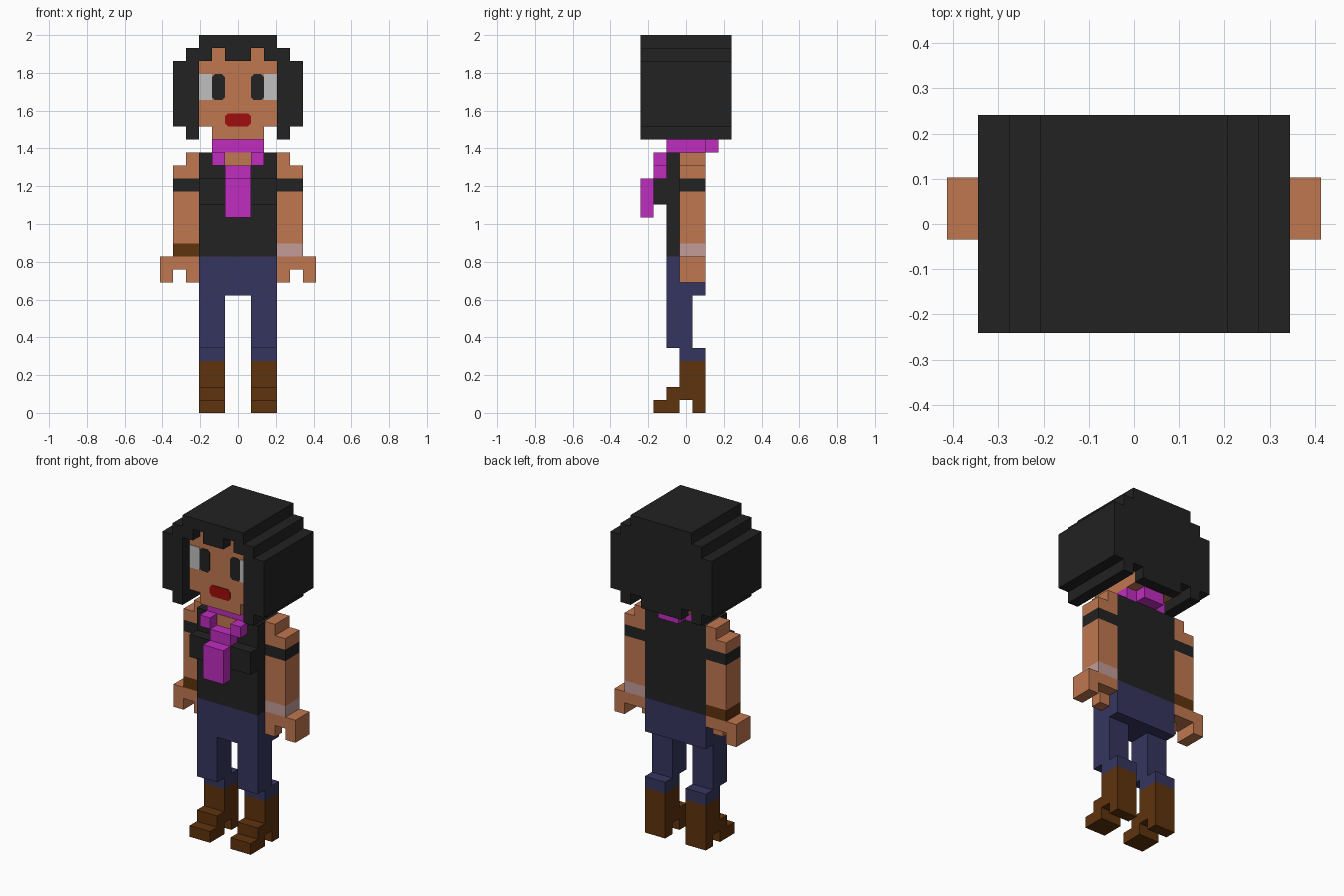
import bpy
import bmesh

cube = bpy.data.objects.get("Cube")
if cube:
    bpy.data.objects.remove(cube, do_unlink=True)

U = 2 / 29      # one block; all sizes below are in blocks
T = 0.05        # thickness of painted plates, in blocks


def material(name, r, g, b):
    m = bpy.data.materials.new(name)
    m.use_nodes = True
    m.diffuse_color = (r, g, b, 1)
    bsdf = next(n for n in m.node_tree.nodes if n.type == 'BSDF_PRINCIPLED')
    bsdf.inputs["Base Color"].default_value = (r, g, b, 1)
    bsdf.inputs["Roughness"].default_value = 0.9
    return m


BLACK = material("soft black", 0.016, 0.016, 0.016)
SKIN = material("warm skin", 0.53, 0.184, 0.08)
PINK = material("magenta cloth", 0.527, 0.026, 0.527)
DENIM = material("navy denim", 0.036, 0.036, 0.115)
LEATHER = material("brown leather", 0.112, 0.033, 0.004)
RED = material("lip red", 0.352, 0.004, 0.004)
WHITE = material("eye white", 0.53, 0.53, 0.53)
PALE = material("pale pink band", 0.54, 0.333, 0.314)


def prism(name, mat, profile, lo, hi, axis='y', mirror=False):
    """Extrude an outline: (x, z) along y, or (y, z) along x."""
    bm = bmesh.new()
    rings = []
    for d in (lo, hi):
        rings.append([bm.verts.new((a * U, d * U, z * U) if axis == 'y'
                                   else (d * U, a * U, z * U)) for a, z in profile])
    near, far = rings
    bm.faces.new(near)
    bm.faces.new(far[::-1])
    n = len(profile)
    for i in range(n):
        j = (i + 1) % n
        bm.faces.new((near[j], near[i], far[i], far[j]))
    bmesh.ops.recalc_face_normals(bm, faces=bm.faces)
    mesh = bpy.data.meshes.new(name)
    bm.to_mesh(mesh)
    bm.free()
    mesh.materials.append(mat)
    ob = bpy.data.objects.new(name, mesh)
    bpy.context.collection.objects.link(ob)
    if mirror:
        mod = ob.modifiers.new("mirror", 'MIRROR')
        mod.use_mirror_merge = False
    return ob


def box(name, mat, x, y, z, mirror=False):
    outline = [(x[0], z[0]), (x[1], z[0]), (x[1], z[1]), (x[0], z[1])]
    return prism(name, mat, outline, y[0], y[1], mirror=mirror)


def clipped(x0, x1, z0, z1, c):
    """Rectangle outline with cut corners."""
    return [(x0 + c, z0), (x1 - c, z0), (x1, z0 + c), (x1, z1 - c),
            (x1 - c, z1), (x0 + c, z1), (x0, z1 - c), (x0, z0 + c)]


# Head and painted face
prism("head", SKIN, [(-2, 21), (2, 21), (2, 22), (3, 22), (3, 28),
                     (-3, 28), (-3, 22), (-2, 22)], -2.5, 2.5)
box("eye_whites", WHITE, (2, 3), (-2.5 - T, -2.5), (24, 26), True)
prism("pupils", BLACK, clipped(1, 2, 24, 26, 0.22), -2.5 - T, -2.5, mirror=True)
prism("mouth", RED, clipped(-1, 1, 22, 23, 0.22), -2.5 - T, -2.5)

# Hair
box("hair_cap", BLACK, (-3, 3), (-3.5, 3.5), (28, 29))
prism("hair_sides", BLACK, [(3, 21), (4, 21), (4, 22), (5, 22), (5, 27), (4, 27),
                            (4, 28), (3, 28)], -3.5, 3.5, mirror=True)
prism("hair_back", BLACK, [(-2, 21), (2, 21), (2, 22), (3, 22), (3, 28),
                           (-3, 28), (-3, 22), (-2, 22)], 2.5, 3.5)
box("fringe_middle", BLACK, (-1, 1), (-3.5, -2.5), (27, 28))
box("fringe_sides", BLACK, (2, 3), (-3.5, -2.5), (27, 28), True)

# Torso
box("shirt", BLACK, (-3, 3), (-1.5, 1.5), (12, 20))
box("shirt_bust", BLACK, (-3, 3), (-2.5, -1.5), (16, 18))
box("neckline", SKIN, (-1, 1), (-1.5 - T, -1.5), (19, 20))

# Scarf
box("scarf_collar", PINK, (-2, 2), (-1.5, 1.5), (20, 21))
box("scarf_back", PINK, (-1, 1), (1.5, 2.5), (20, 21))
box("scarf_folds", PINK, (1, 2), (-2.5, -1.5), (19, 20), True)
box("scarf_knot", PINK, (-1, 1), (-2.5, -1.5), (18, 19))
box("scarf_tail", PINK, (-1, 1), (-3.5, -2.5), (15, 18))

# Arms and hands
ARM = (-0.5, 1.5)
prism("shoulders", SKIN, [(3, 18), (5, 18), (5, 19), (4, 19), (4, 20), (3, 20)],
      *ARM, mirror=True)
box("arm_bands", BLACK, (3, 5), ARM, (17, 18), True)
box("forearms", SKIN, (3, 5), ARM, (13, 17), True)
box("left_wristband", PALE, (3, 5), ARM, (12, 13))
box("right_wristband", LEATHER, (-5, -3), ARM, (12, 13))
prism("hands", SKIN, [(3, 11), (5, 11), (5, 10), (6, 10), (6, 12), (3, 12)],
      *ARM, mirror=True)
box("thumbs", SKIN, (3, 4), (-0.5, 0.5), (10, 11), True)

# Trousers
box("hips", DENIM, (-3, 3), (-1.5, 1.5), (9, 12))
prism("trouser_legs", DENIM, [(-0.5, 4), (1.5, 4), (1.5, 5), (0.5, 5), (0.5, 9),
                              (-1.5, 9), (-1.5, 5), (-0.5, 5)], 1, 3, 'x', True)

# Heeled boots
prism("boots", LEATHER, [(-2.5, 0), (-0.5, 0), (-0.5, 1), (0.5, 1), (0.5, 0), (1.5, 0),
                         (1.5, 4), (-0.5, 4), (-0.5, 2), (-1.5, 2), (-1.5, 1),
                         (-2.5, 1)], 1, 3, 'x', True)
